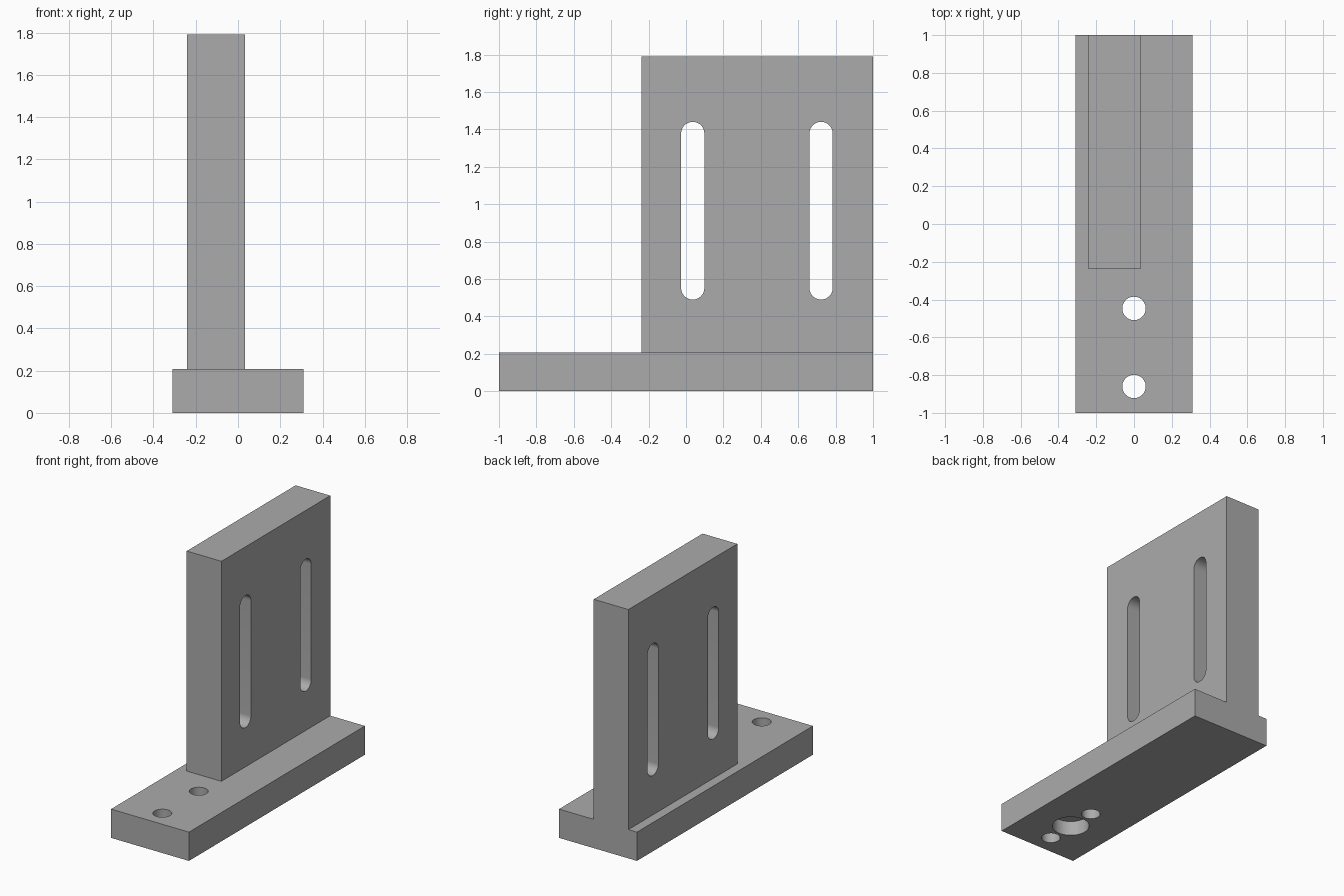
import bpy
import bmesh
import math
from mathutils import Matrix

if "Cube" in bpy.data.objects:
    bpy.data.objects.remove(bpy.data.objects["Cube"], do_unlink=True)

BASE_HALF, BASE_TOP = 0.31, 0.207
WALL_LEFT, WALL_RIGHT = -0.242, 0.034
WALL_FRONT, TOP = -0.237, 1.79
HOLE_R = 0.062

grey = bpy.data.materials.new("plain_grey")
grey.use_nodes = True
colour = (0.41, 0.41, 0.41, 1)
grey.diffuse_color = colour
grey.node_tree.nodes["Principled BSDF"].inputs["Base Color"].default_value = colour


def prism(name, points, depth):
    """Extrude a closed outline of 3D points along the depth vector."""
    bm = bmesh.new()
    face = bm.faces.new([bm.verts.new(p) for p in points])
    out = bmesh.ops.extrude_face_region(bm, geom=[face], use_keep_orig=True)
    moved = [v for v in out["geom"] if isinstance(v, bmesh.types.BMVert)]
    bmesh.ops.translate(bm, verts=moved, vec=depth)
    bmesh.ops.recalc_face_normals(bm, faces=bm.faces)
    mesh = bpy.data.meshes.new(name)
    bm.to_mesh(mesh)
    bm.free()
    obj = bpy.data.objects.new(name, mesh)
    bpy.context.collection.objects.link(obj)
    mesh.materials.append(grey)
    return obj


def circle(radius, steps=48):
    return [(radius * math.cos(math.tau * i / steps),
             radius * math.sin(math.tau * i / steps)) for i in range(steps)]


def round_hole(y, radius, bottom, height):
    pts = [(x, y + v, bottom) for x, v in circle(radius)]
    return prism("hole_cutter", pts, (0, 0, height))


def slot(y, low, high):
    """Round-ended upright slot running through the wall."""
    half = [(HOLE_R * math.cos(math.pi * i / 24), HOLE_R * math.sin(math.pi * i / 24))
            for i in range(25)]
    pts = [(-0.5, y + u, high - HOLE_R + v) for u, v in half]
    pts += [(-0.5, y - u, low + HOLE_R - v) for u, v in half]
    return prism("slot_cutter", pts, (1, 0, 0))


# Base and upright wall as one inverted T section
section = [(-BASE_HALF, 0), (BASE_HALF, 0), (BASE_HALF, BASE_TOP),
           (WALL_RIGHT, BASE_TOP), (WALL_RIGHT, TOP), (WALL_LEFT, TOP),
           (WALL_LEFT, BASE_TOP), (-BASE_HALF, BASE_TOP)]
bracket = prism("slotted_bracket", [(x, -1, z) for x, z in section], (0, 2, 0))

# Open front of the base, ahead of the wall
front_gap = prism("front_cutter",
                  [(-1, -2, BASE_TOP), (1, -2, BASE_TOP),
                   (1, WALL_FRONT, BASE_TOP), (-1, WALL_FRONT, BASE_TOP)], (0, 0, 2))

# Wall slots, bolt holes and the blind bore underneath
cutters = [front_gap]
cutters += [slot(y, 0.49, 1.44) for y in (0.036, 0.722)]
cutters += [round_hole(y, HOLE_R, -0.1, 0.5) for y in (-0.447, -0.86)]
cutters.append(round_hole(-0.655, 0.122, -0.1, 0.205))

bpy.ops.object.select_all(action="DESELECT")
bracket.select_set(True)
bpy.context.view_layer.objects.active = bracket
for cutter in cutters:
    cutter.hide_render = True
    mod = bracket.modifiers.new("cut", "BOOLEAN")
    mod.operation = "DIFFERENCE"
    mod.solver = "EXACT"
    mod.object = cutter
    bpy.ops.object.modifier_apply(modifier=mod.name)
    bpy.data.objects.remove(cutter, do_unlink=True)

bpy.ops.object.shade_smooth_by_angle(angle=math.radians(30))
